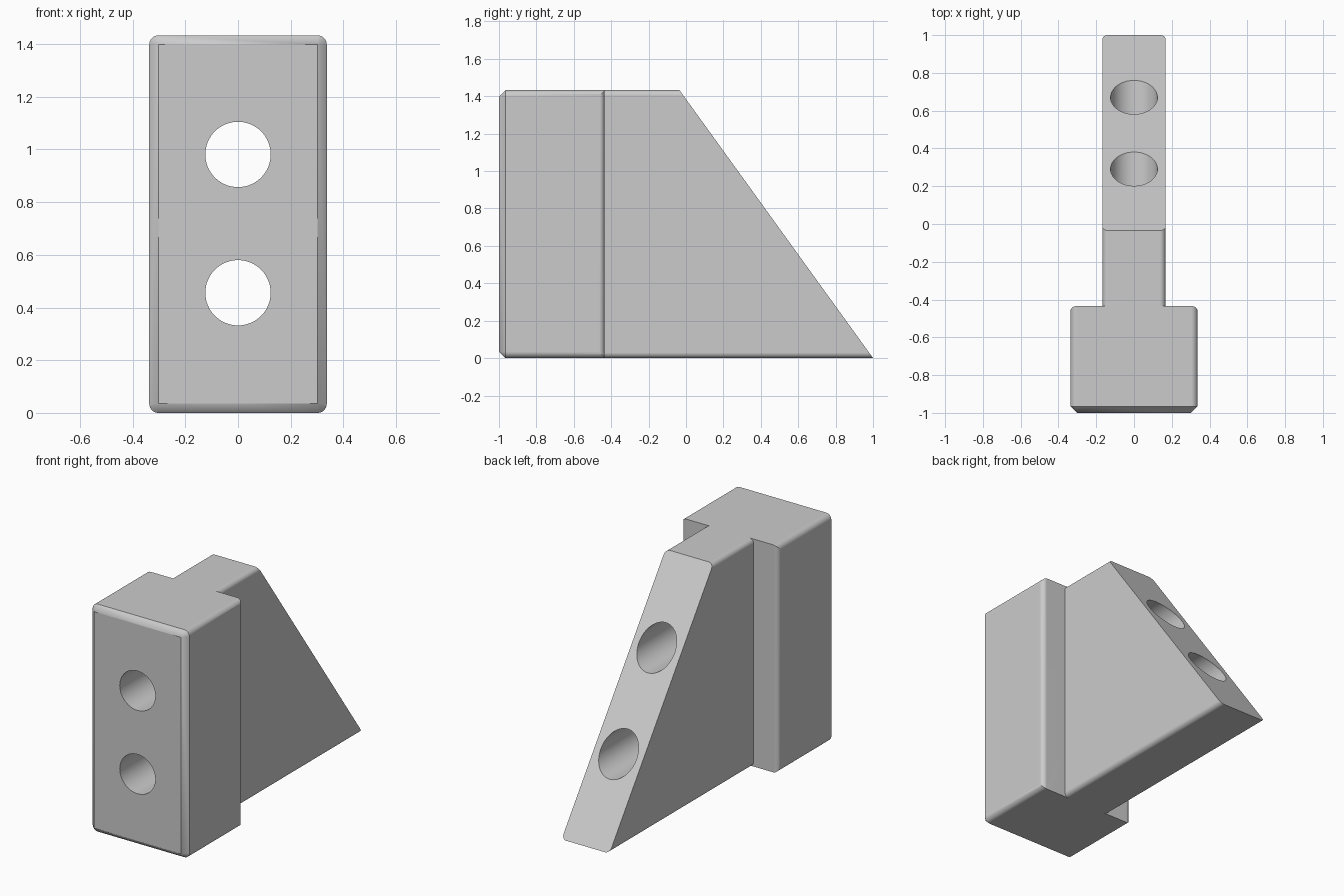
import bpy, bmesh, math
from mathutils import Vector

cube = bpy.data.objects.get("Cube")
if cube:
    bpy.data.objects.remove(cube, do_unlink=True)

HEIGHT = 1.433
BLOCK_HALF, WEB_HALF = 0.337, 0.167
BLOCK_BACK, SLOPE_TOP = -0.435, -0.035
EDGE = 0.035
HOLE_RADIUS = 0.124

grey = bpy.data.materials.new("light grey")
grey.use_nodes = True
grey.diffuse_color = (0.6, 0.6, 0.6, 1)
grey.node_tree.nodes["Principled BSDF"].inputs["Base Color"].default_value = (0.6, 0.6, 0.6, 1)


def rounded_ring(half, inset, radius, y, steps=8):
    """Rounded rectangle in the xz plane."""
    points = []
    for corner, (sx, sz) in enumerate([(1, 1), (-1, 1), (-1, -1), (1, -1)]):
        cx = sx * (half - inset - radius)
        cz = HEIGHT / 2 + sz * (HEIGHT / 2 - inset - radius)
        for i in range(steps + 1):
            a = (corner + i / steps) * math.pi / 2
            points.append((cx + radius * math.cos(a), y, cz + radius * math.sin(a)))
    return points


def loft(bm, rings):
    """Skin a row of equal rings and cap both ends."""
    rows = [[bm.verts.new(p) for p in ring] for ring in rings]
    n = len(rows[0])
    for a, b in zip(rows, rows[1:]):
        for i in range(n):
            bm.faces.new((a[i], a[(i + 1) % n], b[(i + 1) % n], b[i]))
    bm.faces.new(rows[0])
    bm.faces.new(rows[-1])
    bmesh.ops.remove_doubles(bm, verts=bm.verts, dist=1e-5)
    bmesh.ops.recalc_face_normals(bm, faces=bm.faces)


def make_object(name, bm):
    mesh = bpy.data.meshes.new(name)
    bm.to_mesh(mesh)
    bm.free()
    mesh.materials.append(grey)
    obj = bpy.data.objects.new(name, mesh)
    bpy.context.collection.objects.link(obj)
    return obj


def apply(obj, modifier):
    bpy.context.view_layer.objects.active = obj
    bpy.ops.object.modifier_apply(modifier=modifier.name)


def combine(target, other, operation):
    mod = target.modifiers.new(operation.lower(), 'BOOLEAN')
    mod.operation, mod.solver, mod.object = operation, 'EXACT', other
    apply(target, mod)
    bpy.data.objects.remove(other, do_unlink=True)


# Front block: chamfered front, rounded long edges
bm = bmesh.new()
loft(bm, [rounded_ring(BLOCK_HALF, EDGE, 0, -1),
          rounded_ring(BLOCK_HALF, 0, EDGE, -1 + EDGE),
          rounded_ring(BLOCK_HALF, 0, EDGE, BLOCK_BACK)])
bracket = make_object("mounting_bracket", bm)

# Plan outline that rounds the block's upright rear edges
bm = bmesh.new()
r = 0.03
plan = [(BLOCK_HALF, -1.2)]
for sign in (1, -1):
    arc = [(sign * (BLOCK_HALF - r + r * math.cos(a)), BLOCK_BACK - r + r * math.sin(a))
           for a in (i * math.pi / 16 for i in range(9))]
    plan += arc if sign > 0 else arc[::-1]
plan.append((-BLOCK_HALF, -1.2))
loft(bm, [[(x, y, z) for x, y in plan] for z in (-0.2, HEIGHT + 0.2)])
combine(bracket, make_object("block_plan", bm), 'INTERSECT')

# Rear web with a sloping back
bm = bmesh.new()
loft(bm, [rounded_ring(WEB_HALF, 0, 0.03, y) for y in (BLOCK_BACK - 0.08, 1.2)])
slope = Vector((0, HEIGHT, 1 - SLOPE_TOP)).normalized()
cut = bmesh.ops.bisect_plane(bm, geom=bm.verts[:] + bm.edges[:] + bm.faces[:],
                             plane_co=(0, 1, 0), plane_no=slope, clear_outer=True)
bmesh.ops.remove_doubles(bm, verts=bm.verts, dist=1e-5)
bmesh.ops.holes_fill(bm, edges=[e for e in bm.edges if e.is_boundary])
bmesh.ops.recalc_face_normals(bm, faces=bm.faces)
combine(bracket, make_object("web", bm), 'UNION')

# Two through holes from front to slope
for z in (0.456, 0.981):
    bm = bmesh.new()
    loft(bm, [[(HOLE_RADIUS * math.cos(a), y, z + HOLE_RADIUS * math.sin(a))
               for a in (i * math.tau / 64 for i in range(64))] for y in (-1.3, 1.3)])
    combine(bracket, make_object("hole_cutter", bm), 'DIFFERENCE')

# Smooth curved faces, keep flats crisp
bpy.ops.object.select_all(action='DESELECT')
bracket.select_set(True)
bpy.context.view_layer.objects.active = bracket
bpy.ops.object.shade_smooth_by_angle(angle=math.radians(25))
weighted = bracket.modifiers.new("weighted normals", 'WEIGHTED_NORMAL')
weighted.keep_sharp = True
